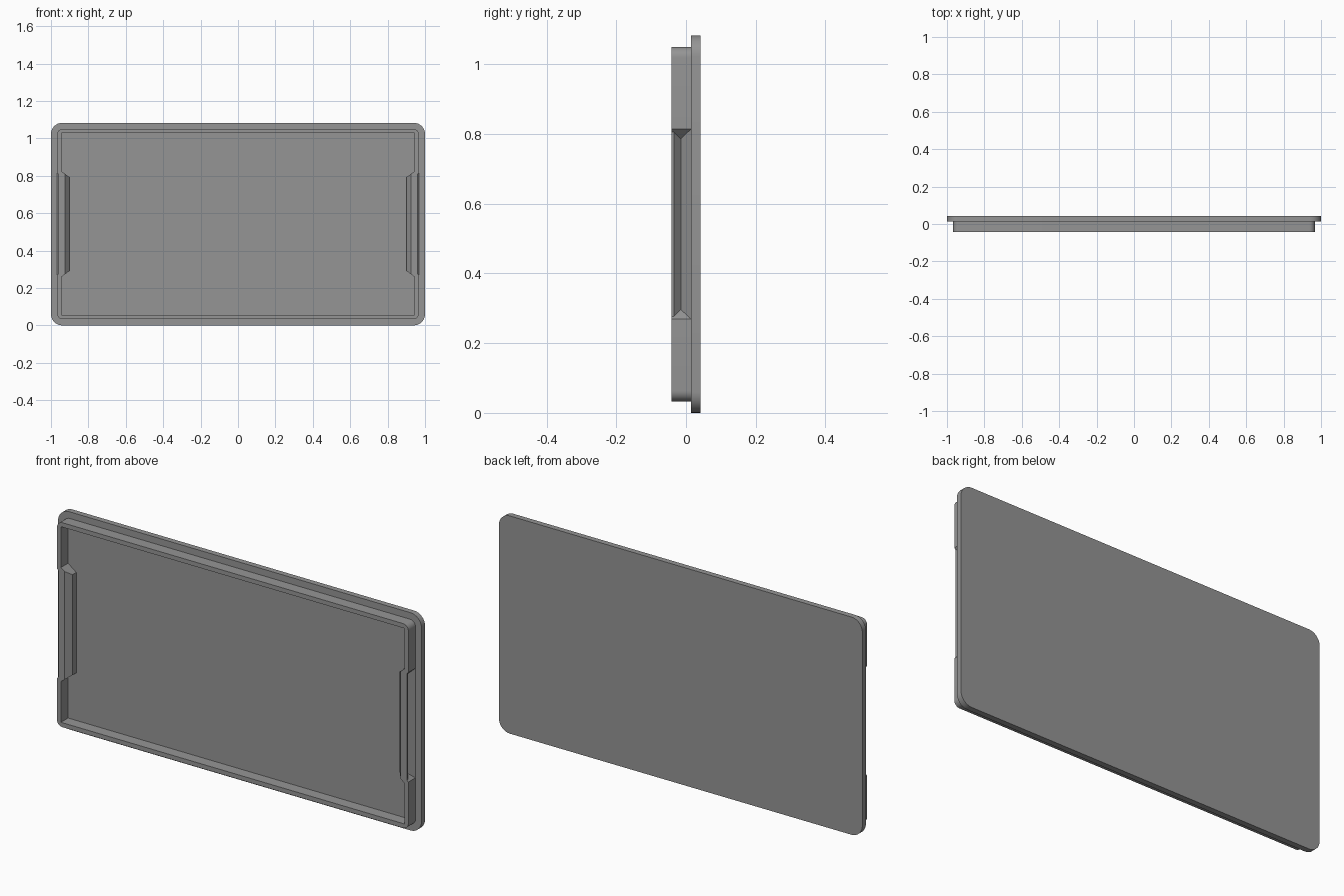
import bpy, bmesh, math

if "Cube" in bpy.data.objects:
    bpy.data.objects.remove(bpy.data.objects["Cube"])

MID_Z = 0.5415          # height of the panel's centre
BACK, SEAT, LIP = 0.042, 0.014, -0.042   # depths: back face, rim seat, rim front

grey = bpy.data.materials.new("mid grey")
grey.diffuse_color = (0.30, 0.30, 0.30, 1)
grey.use_nodes = True
grey.node_tree.nodes["Principled BSDF"].inputs["Base Color"].default_value = grey.diffuse_color


def half_outline(hx, hz, radius, notch=None):
    """Right half of a rounded rectangle, bottom to top; notch = (depth, outer half, inner half)."""
    arc = [math.radians(90 * i / 8) for i in range(9)] if radius else [0]
    low = [(hx - radius + radius * math.sin(a), -hz + radius - radius * math.cos(a)) for a in arc]
    side = []
    if notch:
        d, outer, inner = notch
        side = [(hx, -outer), (hx - d, -inner)]
    right = low + side
    return right + [(x, -z) for x, z in reversed(right)]


def outline(*args):
    right = half_outline(*args)
    return right + [(-x, -z) for x, z in right]


def ring(bm, points, y):
    return [bm.verts.new((x, y, z + MID_Z)) for x, z in points]


def bridge(bm, rings):
    for a, b in zip(rings, rings[1:]):
        for i in range(len(a)):
            j = (i + 1) % len(a)
            bm.faces.new((a[i], a[j], b[j], b[i]))


def finish(bm, name):
    bmesh.ops.remove_doubles(bm, verts=bm.verts, dist=1e-5)
    bmesh.ops.recalc_face_normals(bm, faces=bm.faces)
    mesh = bpy.data.meshes.new(name)
    bm.to_mesh(mesh)
    bm.free()
    mesh.materials.append(grey)
    obj = bpy.data.objects.new(name, mesh)
    bpy.context.collection.objects.link(obj)
    mesh.shade_smooth()
    mesh.set_sharp_from_angle(angle=math.radians(25))


# Back panel: a thin slab with rounded corners
bm = bmesh.new()
slab = [ring(bm, outline(1.0, 0.5415, 0.06), y) for y in (SEAT, BACK)]
bridge(bm, slab)
for r in slab:
    bm.faces.new(r)
finish(bm, "back_panel")

# Raised rim: V-shaped finger grooves outside, matching bulges inside
bm = bmesh.new()
GROOVE = 0.2725
outer = [ring(bm, outline(0.967, 0.5085, 0.03, (d, GROOVE, GROOVE - d)), y)
         for y, d in ((SEAT, 0.0), (-0.015, 0.028), (-0.035, 0.008), (LIP, 0.008))]
inner = [ring(bm, outline(0.945, 0.4865, 0, (d, 0.2835, 0.2835 - 0.75 * d)), y)
         for y, d in ((LIP, 0.02), (-0.015, 0.045), (SEAT, 0.045))]
bridge(bm, outer)
bridge(bm, inner)
# flat front and back of the rim between the outer and inner outlines
for a, b in ((outer[-1], inner[0]), (outer[0], inner[-1])):
    edges = []
    for r in (a, b):
        for i in range(len(r)):
            e = bm.edges.get((r[i], r[(i + 1) % len(r)]))
            edges.append(e)
    res = bmesh.ops.triangle_fill(bm, edges=edges, use_beauty=True)
    faces = [g for g in res["geom"] if isinstance(g, bmesh.types.BMFace)]
    bmesh.ops.dissolve_limit(bm, angle_limit=0.01, verts=[], edges=list({e for f in faces for e in f.edges
                             if all(n in faces for n in e.link_faces)}))
finish(bm, "rim")
